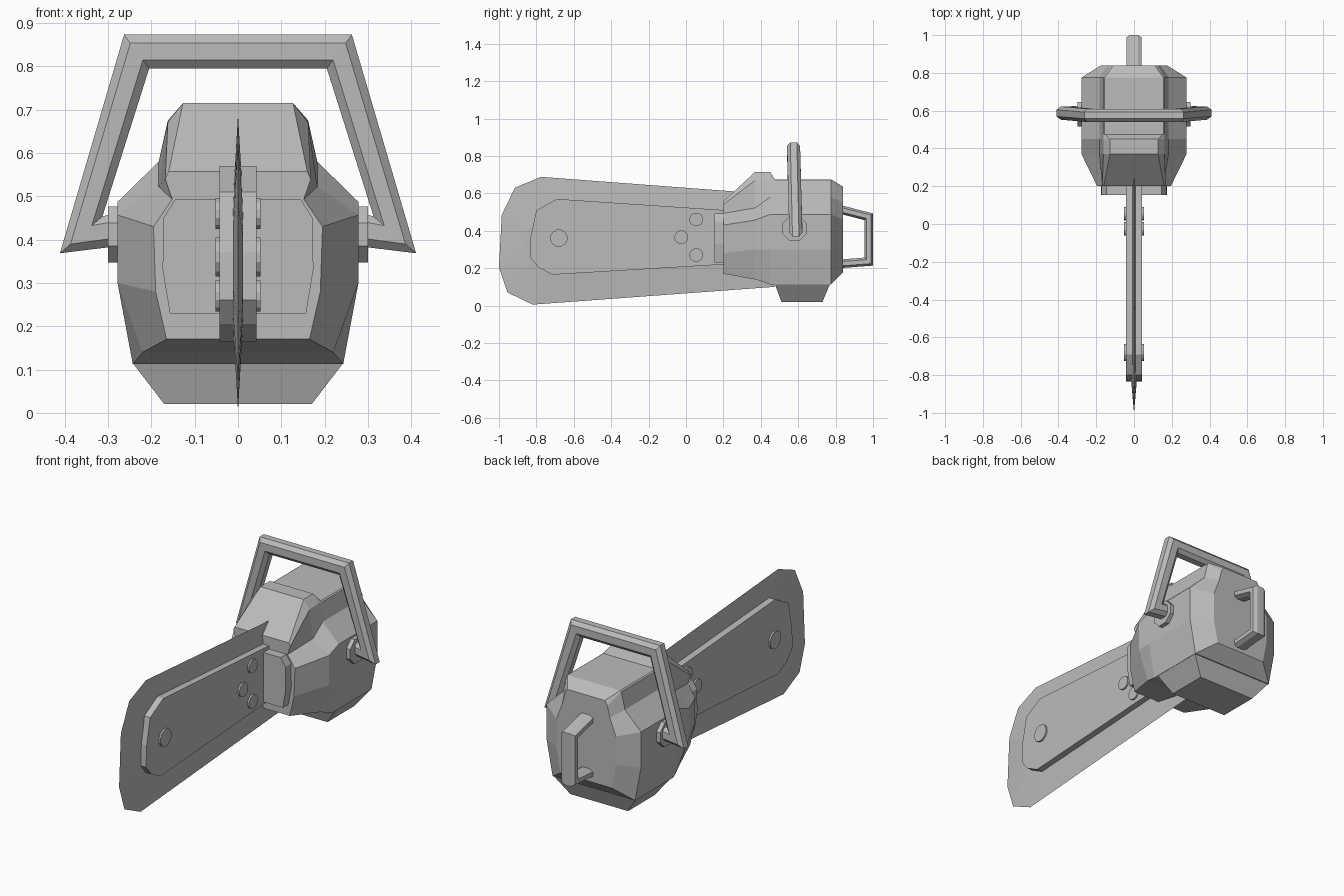
import bpy, bmesh, math
from mathutils import Vector

cube = bpy.data.objects.get("Cube")
if cube:
    bpy.data.objects.remove(cube, do_unlink=True)

grey = bpy.data.materials.new("plain_grey")
grey.use_nodes = True
grey.diffuse_color = (0.5, 0.5, 0.5, 1)
grey.node_tree.nodes["Principled BSDF"].inputs["Base Color"].default_value = (0.5, 0.5, 0.5, 1)


def loft(name, rings):
    """Skin a list of equal closed rings and cap both ends."""
    bm = bmesh.new()
    loops = [[bm.verts.new(p) for p in ring] for ring in rings]
    n = len(loops[0])
    for a, b in zip(loops, loops[1:]):
        for i in range(n):
            j = (i + 1) % n
            bm.faces.new((a[i], a[j], b[j], b[i]))
    bm.faces.new(loops[0])
    bm.faces.new(loops[-1][::-1])
    bmesh.ops.recalc_face_normals(bm, faces=bm.faces)
    mesh = bpy.data.meshes.new(name)
    bm.to_mesh(mesh)
    bm.free()
    mesh.materials.append(grey)
    obj = bpy.data.objects.new(name, mesh)
    bpy.context.collection.objects.link(obj)
    return obj


def mirrored(half, y):
    """Ring across x at depth y, from the right half listed bottom to top."""
    return [(x, y, z) for x, z in half] + [(-x, y, z) for x, z in reversed(half)]


def plate(name, outline, x0, x1):
    """Flat plate with a side outline of (y, z) points."""
    return loft(name, [[(x, y, z) for y, z in outline] for x in (x0, x1)])


def disc(name, y, z, r, x0, x1, sides=12):
    angles = [math.tau * (i + 0.5) / sides for i in range(sides)]
    return plate(name, [(y + r * math.cos(a), z + r * math.sin(a)) for a in angles], x0, x1)


def sweep(name, path, side, width, height):
    """Chamfered bar with mitred corners along a path lying across the side axis."""
    path, side = [Vector(p) for p in path], Vector(side)
    w, h = width / 2, height / 2
    section = [(w, h * .5), (w * .5, h), (-w * .5, h), (-w, h * .5),
               (-w, -h * .5), (-w * .5, -h), (w * .5, -h), (w, -h * .5)]
    rings = []
    for i, p in enumerate(path):
        before = (p - path[max(i - 1, 0)]).normalized()
        after = (path[min(i + 1, len(path) - 1)] - p).normalized()
        tangent = (before + after).normalized()
        up = tangent.cross(side).normalized()
        miter = 1 / max(tangent.dot(after if after.length else before), .6)
        rings.append([p + side * a + up * b * miter for a, b in section])
    return loft(name, rings)


# Engine housing with the raised hump at the front
shoulder = [(.243, .113), (.278, .30), (.278, .487), (.183, .58)]
loft("engine_housing", [
    mirrored([(.165, .17), (.19, .28), (.195, .43), (.152, .493), (.168, .54), (.16, .557)], .20),
    mirrored([(.22, .14), (.278, .30), (.278, .457), (.183, .522), (.162, .67), (.127, .715)], .37),
    mirrored(shoulder + [(.162, .675), (.127, .715)], .45),
    mirrored(shoulder + [(.162, .67), (.155, .675)], .475),
    mirrored(shoulder + [(.162, .67), (.155, .675)], .775),
    mirrored([(.15, .18), (.175, .31), (.175, .46), (.14, .55), (.125, .61), (.11, .635)], .84),
])

# Front mount and base
mount = [(.157, .229), (.174, .33), (.172, .45), (.145, .493)]
loft("front_mount", [mirrored(mount, .153), mirrored(mount, .22)])
loft("base_foot", [
    [(sx * w, y, z) for sx, y in ((1, y0), (1, y1), (-1, y1), (-1, y0))]
    for w, y0, y1, z in ((.17, .51, .73, .02), (.243, .475, .77, .115))
])

# Cutting blade, thick in the middle and sharp at the rim
rim = [(.475, .10), (-.82, .005), (-.955, .07), (-1, .205), (-.985, .485),
       (-.915, .63), (-.775, .688), (.26, .61)]
core = [(-.1 + (y + .1) * .85, .35 + (z - .35) * .4) for y, z in rim]
loft("cutting_blade", [[(s, y, z) for y, z in ring]
                       for s, ring in ((-.012, core), (0, rim), (.012, core))])

# Guide bar and its bolts
plate("guide_bar", [(.21, .22), (-.715, .165), (-.79, .205), (-.835, .26), (-.83, .37),
                    (-.80, .51), (-.69, .57), (.21, .51)], -.043, .043)
for i, (y, z, r) in enumerate(((-.68, .36, .047), (.055, .46, .037),
                               (-.025, .365, .037), (.055, .27, .037))):
    disc(f"bar_bolt_{i + 1}", y, z, r, -.052, .052)

# Top handle arching over the housing, with a round boss each side
arch = [(.27, .59, .425), (.362, .587, .411), (.234, .575, .834)]
sweep("top_handle", arch + [(-x, y, z) for x, y, z in reversed(arch)], (0, 1, 0), .07, .078)
for label, s in (("left", 1), ("right", -1)):
    disc(f"{label}_handle_boss", .58, .412, .07, s * .26, s * .30, 8)

# Rear grip
sweep("rear_grip", [(.81, .517), (.977, .475), (.977, .235), (.81, .222)] and
      [(0, .81, .517), (0, .977, .475), (0, .977, .235), (0, .81, .222)], (1, 0, 0), .08, .046)
